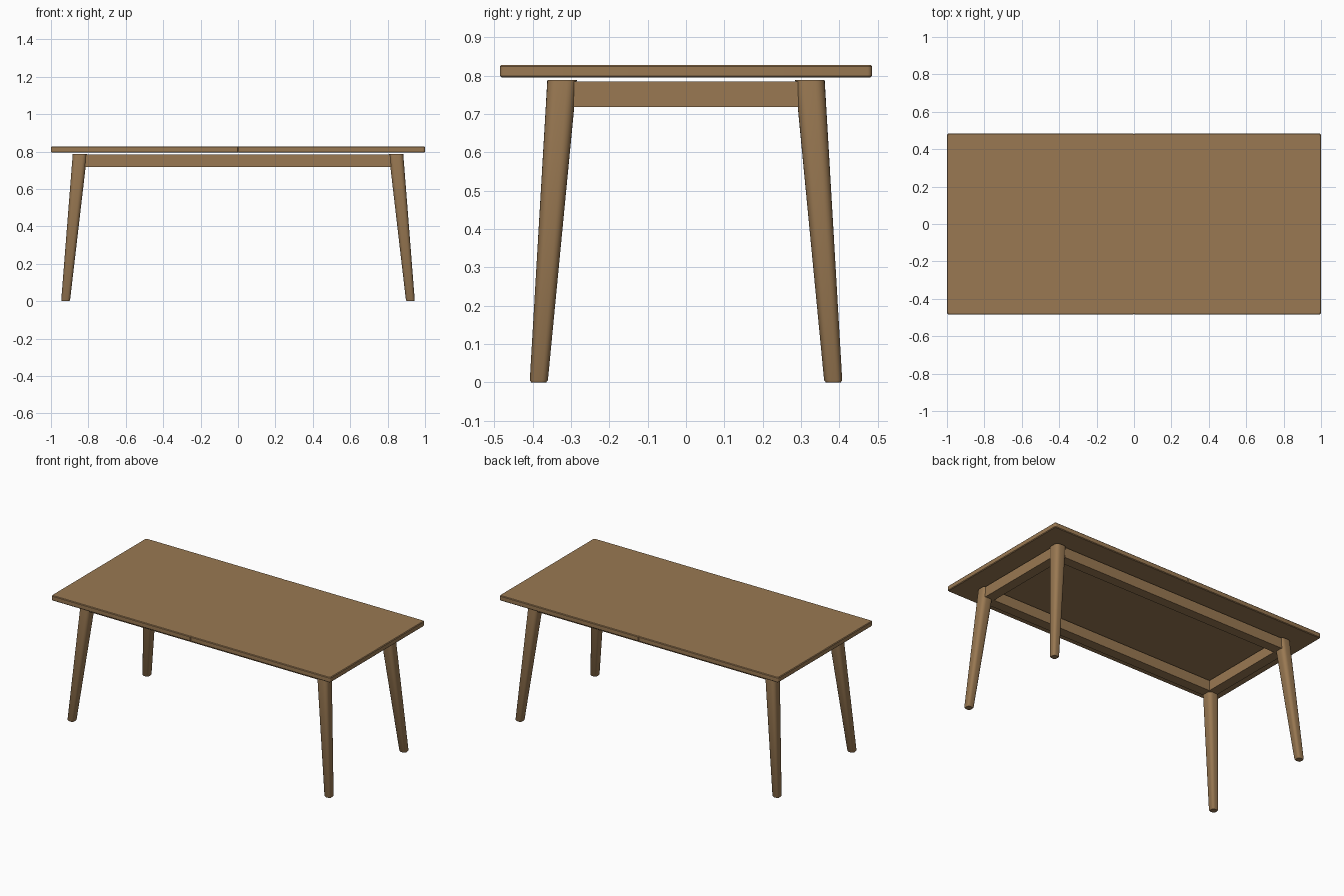
import bpy, bmesh, math
from mathutils import Vector

cube = bpy.data.objects.get("Cube")
if cube:
    bpy.data.objects.remove(cube)

wood = bpy.data.materials.new("warm_wood")
wood.use_nodes = True
colour = (0.32, 0.19, 0.085, 1)
wood.diffuse_color = colour
bsdf = next(n for n in wood.node_tree.nodes if n.type == "BSDF_PRINCIPLED")
bsdf.inputs["Base Color"].default_value = colour
bsdf.inputs["Roughness"].default_value = 0.6


def rounded_rect(hx, hy, r, z, centre=(0, 0), steps=5, notch=0):
    """Ring of points around a rounded rectangle, with optional mid notches."""
    pts = []
    for quarter, (sx, sy) in enumerate([(1, 1), (-1, 1), (-1, -1), (1, -1)]):
        for i in range(steps + 1):
            a = (quarter + i / steps) * math.pi / 2
            pts.append((sx * (hx - r) + r * math.cos(a),
                        sy * (hy - r) + r * math.sin(a)))
        if notch and quarter in (0, 2):
            pts += [(sx * notch, sy * hy), (0, sy * (hy - notch)),
                    (-sx * notch, sy * hy)]
    return [Vector((x + centre[0], y + centre[1], z)) for x, y in pts]


def loft(name, rings, smooth=40):
    """Skin a stack of matching rings and cap both ends."""
    bm = bmesh.new()
    loops = [[bm.verts.new(p) for p in ring] for ring in rings]
    n = len(loops[0])
    for low, high in zip(loops, loops[1:]):
        for i in range(n):
            j = (i + 1) % n
            bm.faces.new((low[i], low[j], high[j], high[i]))
    bm.faces.new(loops[0][::-1])
    bm.faces.new(loops[-1])
    bmesh.ops.recalc_face_normals(bm, faces=bm.faces)
    mesh = bpy.data.meshes.new(name)
    bm.to_mesh(mesh)
    bm.free()
    mesh.materials.append(wood)
    obj = bpy.data.objects.new(name, mesh)
    bpy.context.collection.objects.link(obj)
    bpy.ops.object.select_all(action="DESELECT")
    obj.select_set(True)
    bpy.context.view_layer.objects.active = obj
    bpy.ops.object.shade_smooth_by_angle(angle=math.radians(smooth))
    return obj


def box(name, low, high):
    c = [(a + b) / 2 for a, b in zip(low, high)]
    bpy.ops.mesh.primitive_cube_add(size=1, location=c)
    obj = bpy.context.object
    obj.name = name
    obj.scale = [b - a for a, b in zip(low, high)]
    obj.data.materials.append(wood)


# Tabletop: eased edges and a small joint notch midway along each long edge
profile = [(0.795, 0.004), (0.799, 0), (0.824, 0), (0.828, 0.004)]
loft("tabletop", [rounded_rect(1 - i, 0.485 - i, 0.012 - i, z, notch=0.004)
                  for z, i in profile], smooth=30)

# Splayed, tapered legs with softly rounded square sections
TOP, FOOT = Vector((0.845, 0.323, 0.788)), Vector((0.922, 0.384, 0))
for side, sx in (("left", 1), ("right", -1)):
    for end, sy in (("front", -1), ("back", 1)):
        rings = []
        for z, trim in [(0, 0.004), (0.006, 0), (0.788, 0)]:
            t = z / TOP.z
            c = FOOT.lerp(TOP, t)
            half = 0.0235 + 0.015 * t - trim
            rings.append(rounded_rect(half, half, half * 0.66, z,
                                      (sx * c.x, sy * c.y)))
        loft(f"{end}_{side}_leg", rings)

# Apron rails running between the leg tops
LOW, HIGH, IN, OUT = 0.718, 0.785, 0.034, 0.03
for name, s in (("front", -1), ("back", 1)):
    y = sorted((s * (TOP.y - IN), s * (TOP.y + OUT)))
    box(f"{name}_apron", (-TOP.x, y[0], LOW), (TOP.x, y[1], HIGH))
for name, s in (("left", 1), ("right", -1)):
    x = sorted((s * (TOP.x - IN), s * (TOP.x + OUT)))
    box(f"{name}_apron", (x[0], -TOP.y, LOW), (x[1], TOP.y, HIGH))
